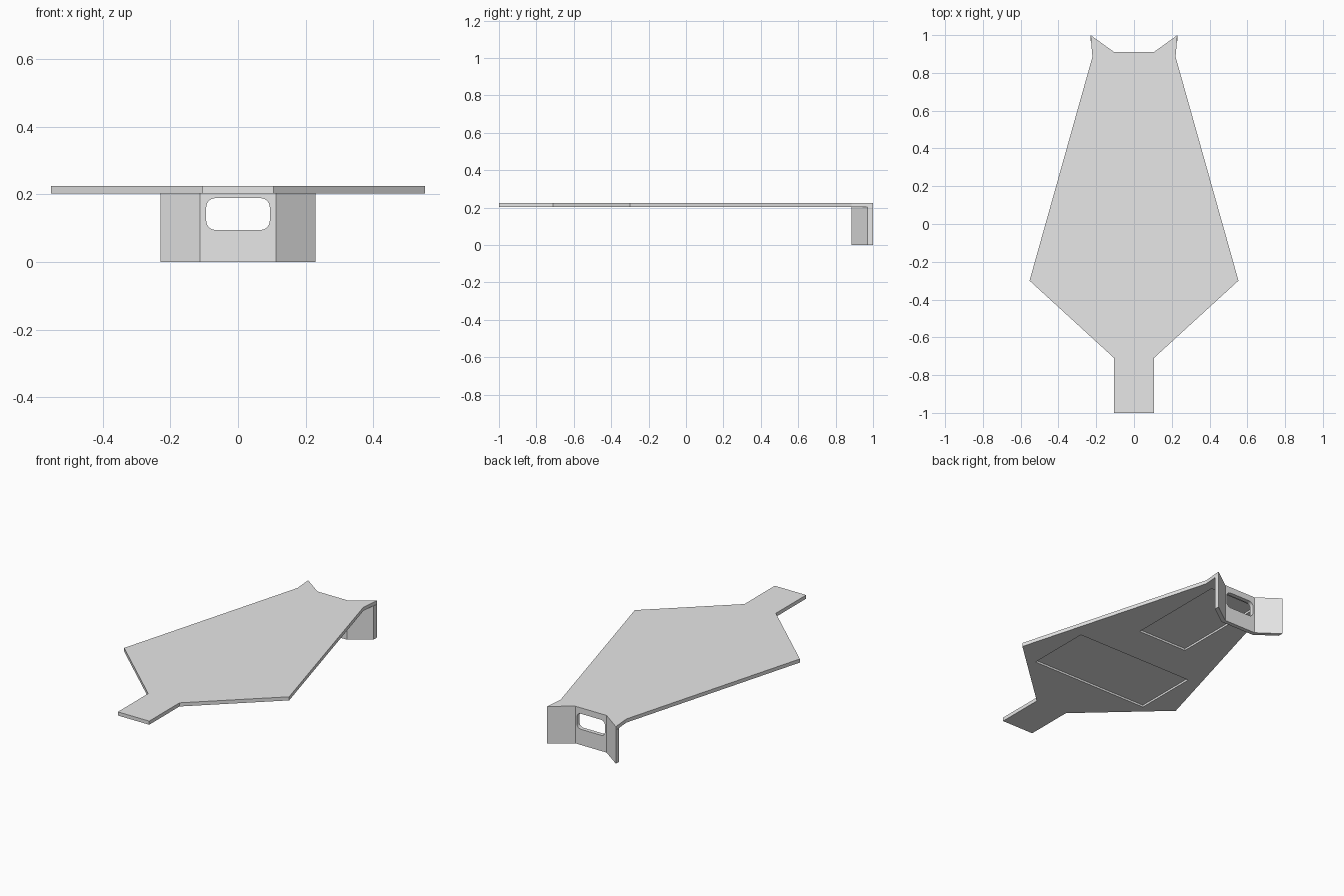
import bpy, bmesh, math

if "Cube" in bpy.data.objects:
    bpy.data.objects.remove(bpy.data.objects["Cube"])

TOP, UNDER = 0.225, 0.203      # deck top and underside heights

grey = bpy.data.materials.new("light_grey")
grey.diffuse_color = (0.8, 0.8, 0.8, 1)
grey.use_nodes = True
grey.node_tree.nodes["Principled BSDF"].inputs["Base Color"].default_value = grey.diffuse_color


def mirrored(half):
    """Close a right-hand outline (listed front to back) across x = 0."""
    return half + [(-x, y) for x, y in reversed(half)]


def prism(name, outline, place, depth):
    """Extrude a 2D outline by the vector depth after placing it in 3D."""
    bm = bmesh.new()
    face = bm.faces.new([bm.verts.new(place(a, b)) for a, b in outline])
    moved = bmesh.ops.extrude_face_region(bm, geom=[face])["geom"]
    bmesh.ops.translate(bm, vec=depth,
                        verts=[v for v in moved if isinstance(v, bmesh.types.BMVert)])
    bmesh.ops.recalc_face_normals(bm, faces=bm.faces)
    mesh = bpy.data.meshes.new(name)
    bm.to_mesh(mesh)
    bm.free()
    mesh.materials.append(grey)
    obj = bpy.data.objects.new(name, mesh)
    bpy.context.collection.objects.link(obj)
    return obj


def cut(target, cutter):
    """Subtract the cutter from the target and discard it."""
    mod = target.modifiers.new("cut", 'BOOLEAN')
    mod.operation = 'DIFFERENCE'
    mod.solver = 'EXACT'
    mod.object = cutter
    cutter.hide_render = True
    bpy.context.view_layer.objects.active = target
    bpy.ops.object.modifier_apply(modifier=mod.name)
    bpy.data.objects.remove(cutter)


# Flat deck with narrow front tongue and notched rear
deck = prism("deck",
             mirrored([(0.105, -1), (0.105, -0.71), (0.553, -0.30),
                       (0.22, 0.885), (0.23, 1.0), (0.105, 0.91)]),
             lambda x, y: (x, y, UNDER), (0, 0, TOP - UNDER))

# Shallow rectangular pockets in the underside
for half_width, front, back in ((0.387, -0.385, 0.005), (0.163, 0.243, 0.86)):
    pocket = prism("pocket_cutter",
                   mirrored([(half_width, front), (half_width, back)]),
                   lambda x, y: (x, y, UNDER - 0.05), (0, 0, 0.062))
    cut(deck, pocket)

# Folded rear bracket hanging below the deck
bracket = prism("rear_bracket",
                mirrored([(0.112, 0.885), (0.23, 0.97), (0.23, 1.0), (0.105, 0.91)]),
                lambda x, y: (x, y, 0), (0, 0, UNDER))

# Rounded hand slot through the bracket's middle panel
RADIUS, STEPS = 0.027, 6
slot = []
for corner, (cx, cz) in enumerate(((0.067, 0.162), (-0.067, 0.162),
                                   (-0.067, 0.122), (0.067, 0.122))):
    for i in range(STEPS + 1):
        a = math.pi / 2 * (corner + i / STEPS)
        slot.append((cx + RADIUS * math.cos(a), cz + RADIUS * math.sin(a)))
cut(bracket, prism("slot_cutter", slot, lambda x, z: (x, 0.8, z), (0, 0.3, 0)))

# Smooth only the slot's rounded corners
bpy.ops.object.select_all(action='DESELECT')
bracket.select_set(True)
bpy.context.view_layer.objects.active = bracket
bpy.ops.object.shade_smooth_by_angle(angle=math.radians(25))
